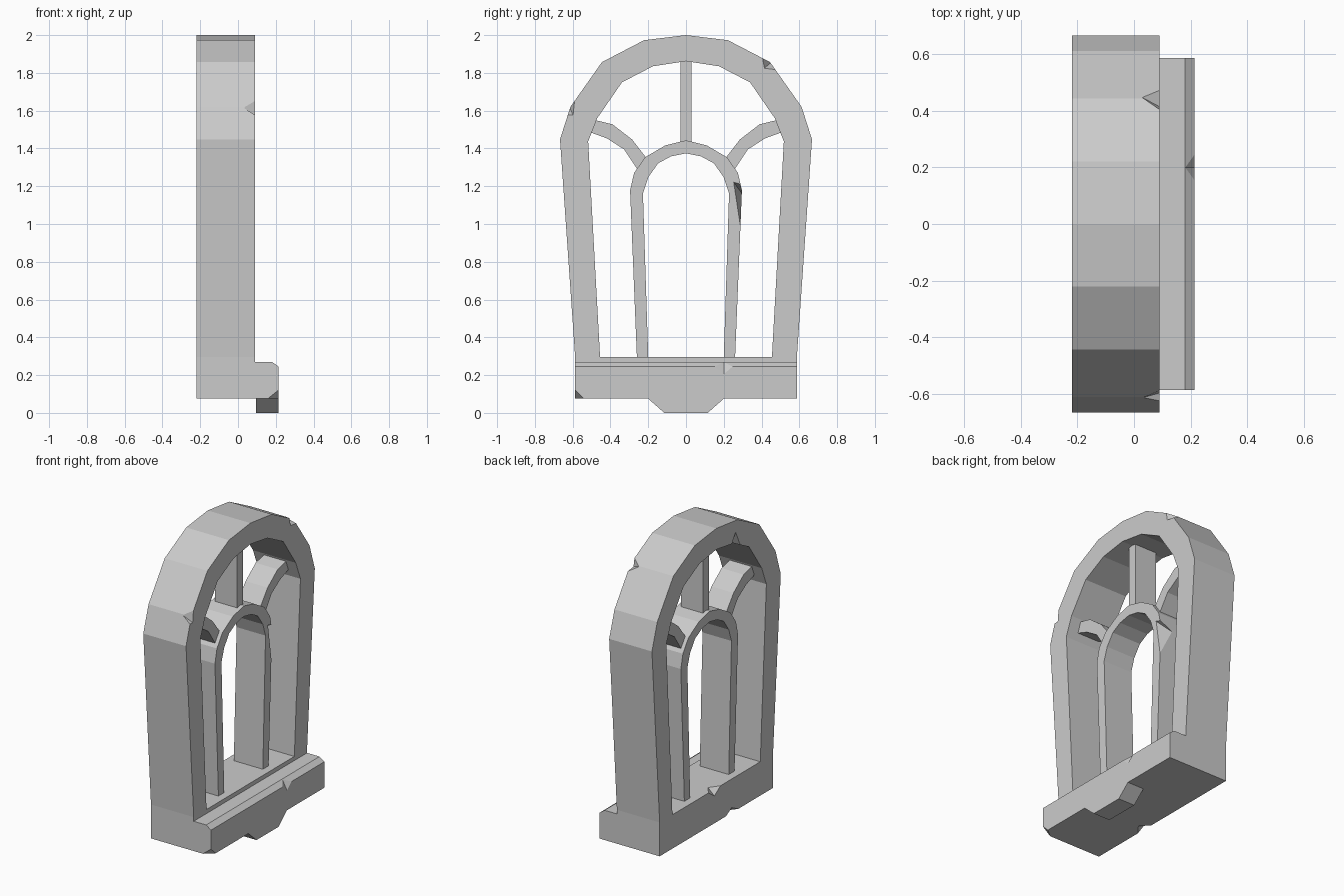
import bpy
import bmesh

cube = bpy.data.objects.get("Cube")
if cube:
    bpy.data.objects.remove(cube, do_unlink=True)

stone = bpy.data.materials.new("pale_grey_stone")
stone.use_nodes = True
stone.diffuse_color = (0.6, 0.6, 0.6, 1)
stone.node_tree.nodes["Principled BSDF"].inputs["Base Color"].default_value = (0.6, 0.6, 0.6, 1)


def add_object(name, bm):
    bmesh.ops.recalc_face_normals(bm, faces=bm.faces)
    mesh = bpy.data.meshes.new(name)
    bm.to_mesh(mesh)
    bm.free()
    mesh.materials.append(stone)
    obj = bpy.data.objects.new(name, mesh)
    bpy.context.collection.objects.link(obj)
    return obj


def prism(name, profile, lo, hi, axis="x"):
    """Extrude a (y, z) profile along x, or an (x, z) profile along y."""
    bm = bmesh.new()
    place = (lambda a, b, t: (t, a, b)) if axis == "x" else (lambda a, b, t: (a, t, b))
    near = [bm.verts.new(place(a, b, lo)) for a, b in profile]
    far = [bm.verts.new(place(a, b, hi)) for a, b in profile]
    bm.faces.new(near)
    bm.faces.new(far)
    for i in range(len(near)):
        j = (i + 1) % len(near)
        bm.faces.new((near[i], near[j], far[j], far[i]))
    return add_object(name, bm)


def mirrored(half):
    """Complete a left half path whose last point lies on the centre line."""
    return half + [(-y, z) for y, z in reversed(half[:-1])]


def arch(name, outer, inner, lo, hi):
    return prism(name, mirrored(outer) + mirrored(inner)[::-1], lo, hi)


def chip(target, points):
    """Break a small convex piece off an edge."""
    bm = bmesh.new()
    for p in points:
        bm.verts.new(p)
    bmesh.ops.convex_hull(bm, input=bm.verts)
    cutter = add_object("chip_cutter", bm)
    cutter.hide_render = True
    mod = target.modifiers.new("chip", "BOOLEAN")
    mod.operation = "DIFFERENCE"
    mod.solver = "EXACT"
    mod.object = cutter
    bpy.context.view_layer.objects.active = target
    bpy.ops.object.modifier_apply(modifier=mod.name)
    bpy.data.objects.remove(cutter, do_unlink=True)


BACK, FRONT, FLOOR = -0.22, 0.09, 0.297

# Base block with the projecting, bevelled sill
base = prism("base_and_sill",
             [(BACK, 0.075), (0.215, 0.075), (0.215, 0.245), (0.18, 0.27),
              (FRONT, 0.27), (FRONT, FLOOR), (BACK, FLOOR)],
             -0.587, 0.587, "y")

# Tapered tongue below the sill
prism("sill_tongue", [(-0.2, 0.075), (-0.115, 0), (0.115, 0), (0.2, 0.075)], 0.095, 0.215)

# Outer arched frame
frame = arch("outer_frame",
             [(-0.587, FLOOR), (-0.667, 1.448), (-0.612, 1.62), (-0.445, 1.857),
              (-0.222, 1.973), (0, 2)],
             [(-0.455, FLOOR), (-0.518, 1.437), (-0.47, 1.56), (-0.339, 1.75),
              (-0.175, 1.835), (0, 1.862)],
             BACK, FRONT)

# Inner arch
inner = arch("inner_arch",
             [(-0.26, FLOOR), (-0.296, 1.178), (-0.275, 1.27), (-0.217, 1.353),
              (-0.11, 1.416), (0, 1.443)],
             [(-0.2, FLOOR), (-0.228, 1.162), (-0.2, 1.247), (-0.148, 1.321),
              (-0.08, 1.358), (0, 1.374)],
             -0.17, 0.04)

# Upright bar and curved side bars
prism("centre_bar", [(-0.03, 1.42), (0.03, 1.42), (0.03, 1.87), (-0.03, 1.87)], -0.145, 0.015)
side = [(-0.49, 1.552), (-0.39, 1.528), (-0.286, 1.448), (-0.2, 1.337),
        (-0.247, 1.274), (-0.328, 1.395), (-0.418, 1.453), (-0.52, 1.49)]
for name, s in (("curved_bar_a", 1), ("curved_bar_b", -1)):
    prism(name, [(s * y, z) for y, z in side], -0.145, 0.015)

# Chipped edges of the frame
chip(frame, [(0.1, 0.395, 1.9), (0.1, 0.41, 1.82), (0.1, 0.49, 1.81),
             (0.025, 0.45, 1.855), (0.1, 0.5, 1.92)])
chip(frame, [(0.1, -0.585, 1.665), (0.1, -0.64, 1.57), (0.1, -0.595, 1.57),
             (0.03, -0.615, 1.615), (0.1, -0.67, 1.63)])
chip(frame, [(-0.23, -0.2, 1.91), (-0.23, -0.13, 1.8), (-0.23, -0.27, 1.76),
             (-0.15, -0.2, 1.815)])

# Chipped edges of the base and sill
chip(base, [(-0.23, 0.1, 0.3), (-0.23, -0.06, 0.3), (-0.23, 0.02, 0.245), (-0.17, 0.02, 0.3)])
chip(base, [(-0.23, -0.25, 0.07), (-0.23, -0.08, 0.07), (-0.23, -0.16, 0.115),
            (-0.16, -0.16, 0.07)])
chip(base, [(0.22, 0.14, 0.247), (0.22, 0.26, 0.247), (0.22, 0.2, 0.195),
            (0.18, 0.2, 0.272), (0.22, 0.2, 0.29)])
chip(base, [(0.22, -0.592, 0.13), (0.22, -0.53, 0.07), (0.145, -0.592, 0.07),
            (0.22, -0.592, 0.07)])

# Long chip on the inner arch
chip(inner, [(0.045, 0.25, 1.225), (0.045, 0.3, 1.21), (0.045, 0.295, 0.93),
             (-0.05, 0.297, 1.16)])
